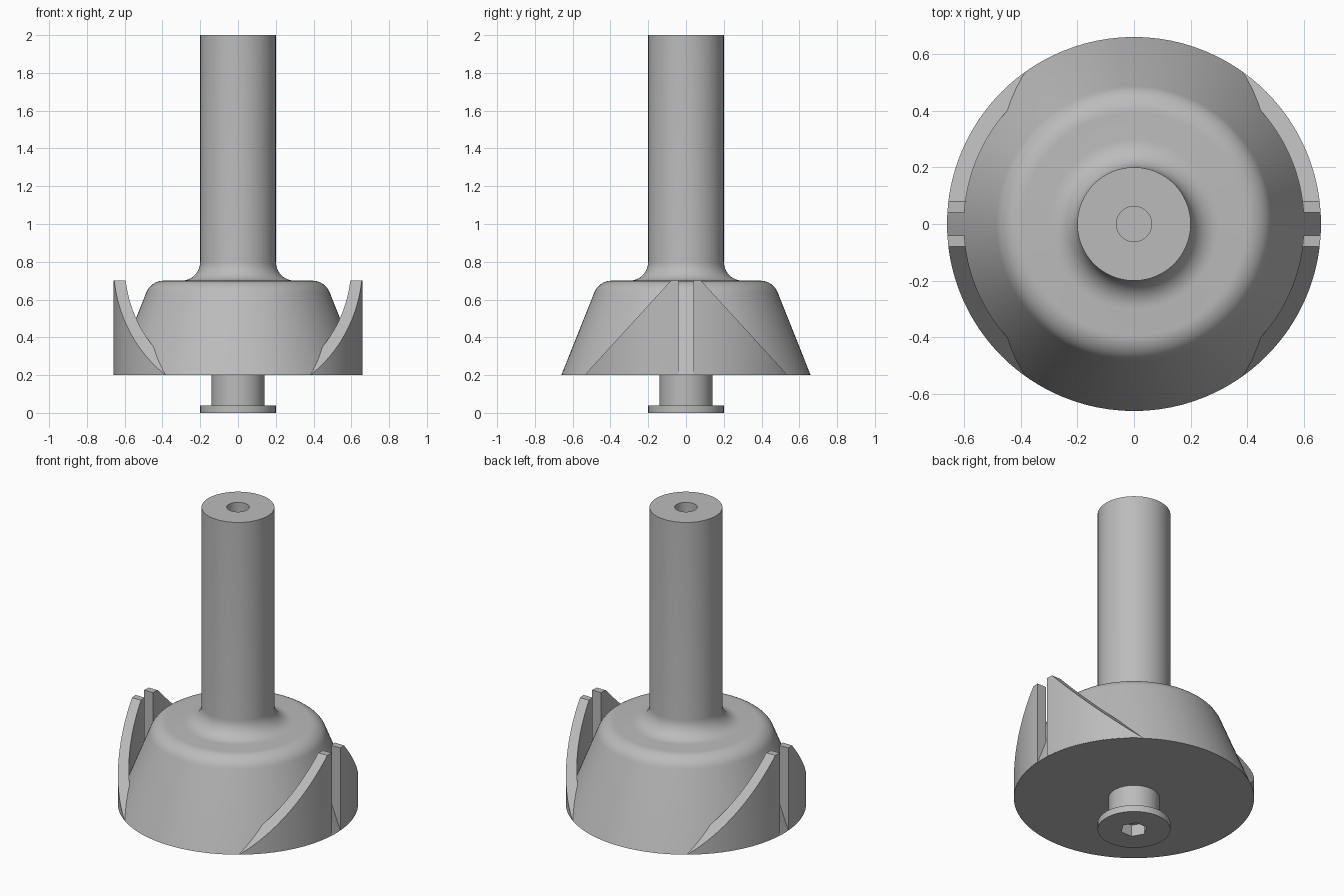
import bpy
import bmesh
from math import sin, cos, pi, radians, sqrt

cube = bpy.data.objects.get("Cube")
if cube:
    bpy.data.objects.remove(cube, do_unlink=True)

steel = bpy.data.materials.new("grey steel")
steel.use_nodes = True
GREY = (0.5, 0.5, 0.5, 1)
steel.diffuse_color = GREY
steel.node_tree.nodes["Principled BSDF"].inputs["Base Color"].default_value = GREY

SEGMENTS = 96


def finish(bm, name, angle=30):
    bmesh.ops.recalc_face_normals(bm, faces=bm.faces[:])
    mesh = bpy.data.meshes.new(name)
    bm.to_mesh(mesh)
    bm.free()
    mesh.materials.append(steel)
    obj = bpy.data.objects.new(name, mesh)
    bpy.context.collection.objects.link(obj)
    bpy.ops.object.select_all(action="DESELECT")
    obj.select_set(True)
    bpy.context.view_layer.objects.active = obj
    bpy.ops.object.shade_smooth_by_angle(angle=radians(angle))
    return obj


def hex_scale(a):
    """Radius of a unit hexagon at angle a."""
    return cos(pi / 6) / cos(a % (pi / 3) - pi / 6)


def lathe(name, profile, hex_points=0):
    """Revolve (r, z) points and cap both ends; the first hex_points rings are hexagonal."""
    bm = bmesh.new()
    rings = []
    for i, (r, z) in enumerate(profile):
        ring = []
        for s in range(SEGMENTS):
            a = 2 * pi * s / SEGMENTS
            k = r * hex_scale(a) if i < hex_points else r
            ring.append(bm.verts.new((k * cos(a), k * sin(a), z)))
        rings.append(ring)
    for low, high in zip(rings, rings[1:]):
        for s in range(SEGMENTS):
            t = (s + 1) % SEGMENTS
            bm.faces.new((low[s], low[t], high[t], high[s]))
    bm.faces.new(rings[0])
    bm.faces.new(rings[-1])
    return finish(bm, name)


def arc(cx, cz, r, start, end, steps=10):
    angles = [radians(start + (end - start) * i / steps) for i in range(steps + 1)]
    return [(cx + r * cos(a), cz + r * sin(a)) for a in angles]


# Conical head blending into the shank, with a small centre hole on top
lathe("cutter_body",
      [(0.66, 0.2)]
      + arc(0.393, 0.6, 0.1, 22, 90)
      + arc(0.3, 0.8, 0.1, 270, 180)
      + [(0.2, 2.0), (0.062, 2.0), (0.062, 1.9)])

# Pilot screw with a hexagonal socket underneath
lathe("pilot_screw",
      [(0.075, 0.07), (0.075, 0.0), (0.2, 0.0), (0.2, 0.04), (0.14, 0.04), (0.14, 0.21)],
      hex_points=2)


# Curved cutting wings, two on each side of the head with a slot between them
def wing(name, sx, sy):
    bm = bmesh.new()
    near, shoulder, far, base, top = 0.04, 0.08, 0.535, 0.202, 0.7
    ys = [near] + [shoulder + (far - shoulder) * i / 20 for i in range(21)]
    rows = []
    for y in ys:
        t = max(0, (y - shoulder) / (far - shoulder))
        z_top = top - (top - base - 0.001) * t
        inner, outer = (sqrt(r * r - y * y) for r in (0.6, 0.66))
        corners = ((inner, base), (outer, base), (outer, z_top), (inner, z_top))
        rows.append([bm.verts.new((sx * x, sy * y, z)) for x, z in corners])
    for a, b in zip(rows, rows[1:]):
        for i in range(4):
            j = (i + 1) % 4
            bm.faces.new((a[i], a[j], b[j], b[i]))
    bm.faces.new(rows[0])
    bm.faces.new(rows[-1])
    finish(bm, name)


for sx, side in ((1, "left"), (-1, "right")):
    for sy, end in ((-1, "front"), (1, "back")):
        wing(f"{side}_{end}_wing", sx, sy)
